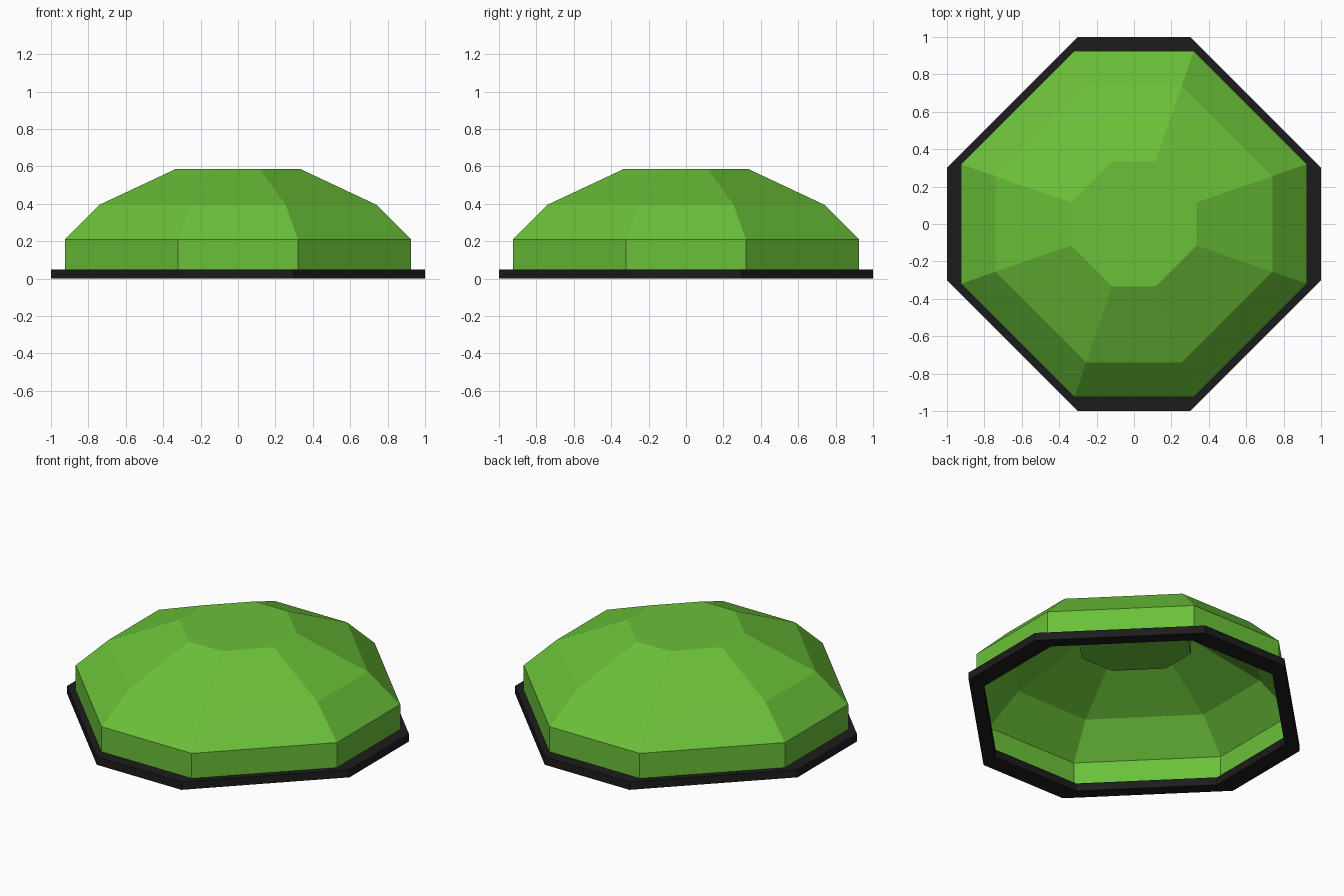
import bpy, bmesh

if "Cube" in bpy.data.objects:
    bpy.data.objects.remove(bpy.data.objects["Cube"])


def material(name, color):
    m = bpy.data.materials.new(name)
    m.diffuse_color = (*color, 1)
    m.use_nodes = True
    m.node_tree.nodes["Principled BSDF"].inputs["Base Color"].default_value = m.diffuse_color
    return m


def octagon(r, e, z):
    # Eight corners: half width r, half length e of the axis-aligned sides
    return [(r, -e, z), (r, e, z), (e, r, z), (-e, r, z),
            (-r, e, z), (-r, -e, z), (-e, -r, z), (e, -r, z)]


def loft(name, rings, mat, cap=False, closed=False):
    # Bridge octagonal rings into flat-sided bands
    bm = bmesh.new()
    loops = [[bm.verts.new(p) for p in octagon(*ring)] for ring in rings]
    pairs = list(zip(loops, loops[1:]))
    if closed:
        pairs.append((loops[-1], loops[0]))
    for a, b in pairs:
        for i in range(8):
            j = (i + 1) % 8
            bm.faces.new((a[i], a[j], b[j], b[i]))
    if cap:
        bm.faces.new(loops[-1])
    mesh = bpy.data.meshes.new(name)
    bm.to_mesh(mesh)
    bm.free()
    mesh.materials.append(mat)
    obj = bpy.data.objects.new(name, mesh)
    bpy.context.collection.objects.link(obj)
    return obj


green = material("green", (0.145, 0.53, 0.04))
black = material("black", (0.012, 0.012, 0.012))

# Flat octagonal rim, open in the middle
loft("base_rim", [(1, 0.3, 0), (1, 0.3, 0.05),
                  (0.885, 0.305, 0.05), (0.885, 0.305, 0)], black, closed=True)

# Thin faceted dome
loft("dome_shell", [(0.925, 0.32, 0.05), (0.925, 0.32, 0.21),
                    (0.74, 0.255, 0.395), (0.335, 0.115, 0.585)], green, cap=True)

# Block hanging below the flat top, inside the dome
plug = loft("inner_plug", [(0.334, 0.115, 0.584), (0.334, 0.115, 0.49)], green, cap=True)
bm = bmesh.new()
bm.from_mesh(plug.data)
bmesh.ops.reverse_faces(bm, faces=bm.faces)
bm.to_mesh(plug.data)
bm.free()
